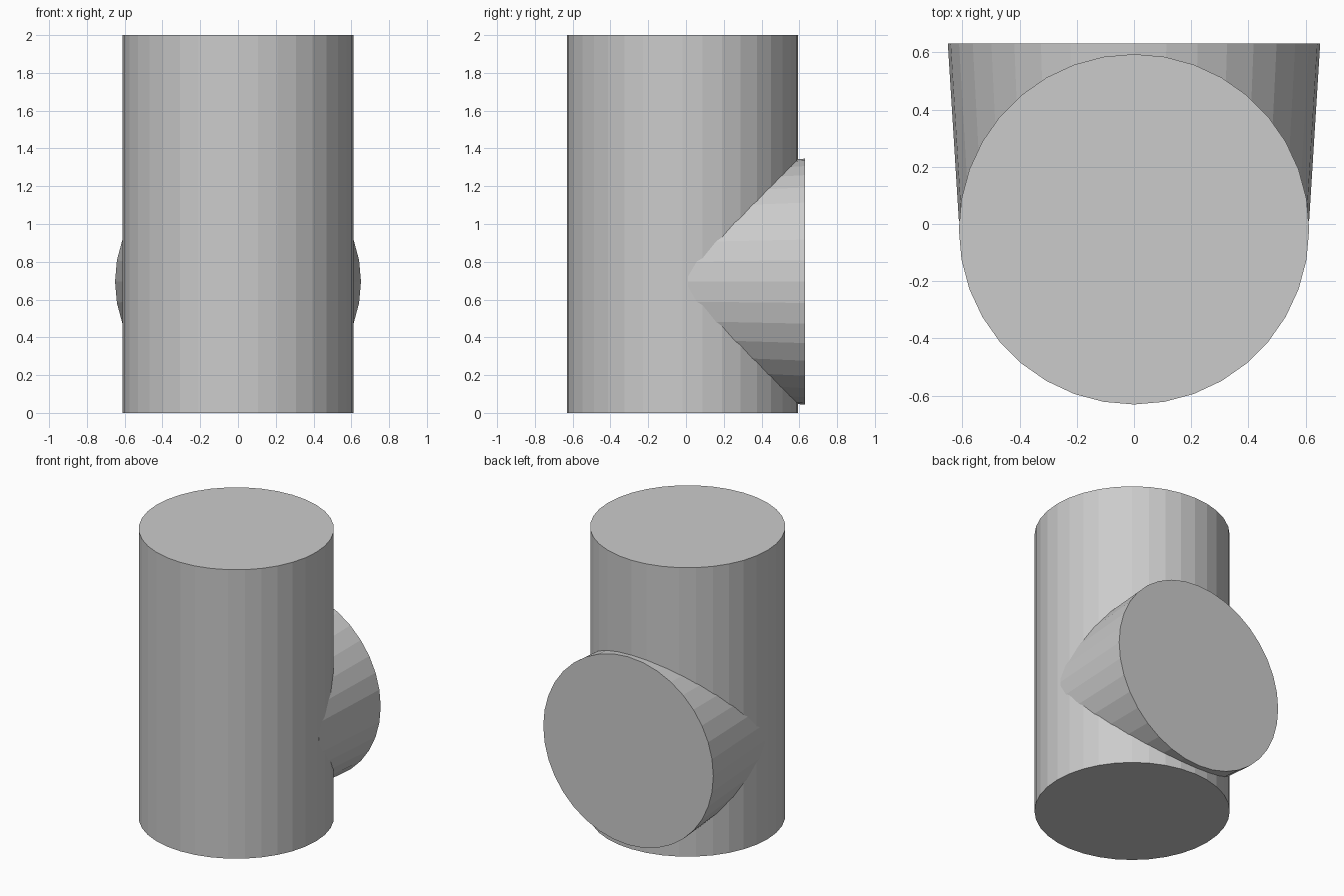
import bpy
import math

if "Cube" in bpy.data.objects:
    bpy.data.objects.remove(bpy.data.objects["Cube"])

SIDES = 36


def frustum(name, r1, r2, depth, location, rotation=(0, 0, 0)):
    bpy.ops.mesh.primitive_cone_add(vertices=SIDES, radius1=r1, radius2=r2, depth=depth,
                                    end_fill_type='NGON', location=location, rotation=rotation)
    obj = bpy.context.object
    obj.name = name
    return obj


# Upright main cylinder
frustum("main_cylinder", 0.6125, 0.6125, 2.0, (0, -0.0185, 1.0))

# Slightly flared branch leaving the back, wide end at y = 0.631
y_in, y_out = 0.01, 0.631
frustum("back_branch", 0.651, 0.6123, y_out - y_in,
        (0, (y_in + y_out) / 2, 0.695), (math.radians(90), 0, 0))
